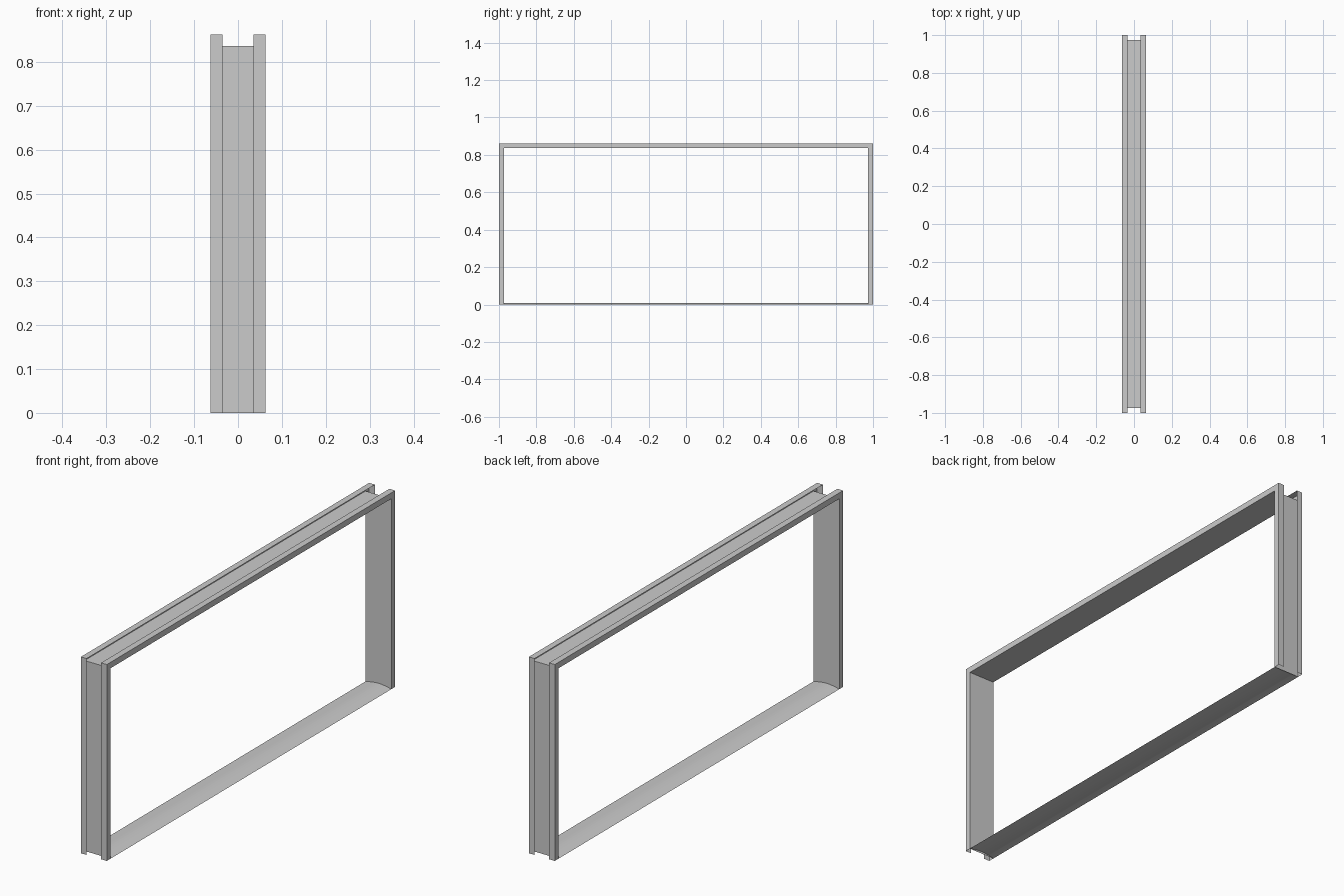
import bpy, math

if "Cube" in bpy.data.objects:
    bpy.data.objects.remove(bpy.data.objects["Cube"])

HALF, TOP, DEPTH = 1.0, 0.862, 0.063   # outer half width, height, half depth
FACE, LIP = 0.026, 0.035               # face width, lip edge position in x


def sheet(name, rows):
    """Skin consecutive rows of points with quads."""
    n = len(rows[0])
    verts = [p for row in rows for p in row]
    faces = [(r * n + i, r * n + i + 1, (r + 1) * n + i + 1, (r + 1) * n + i)
             for r in range(len(rows) - 1) for i in range(n - 1)]
    mesh = bpy.data.meshes.new(name)
    mesh.from_pydata(verts, [], faces)
    obj = bpy.data.objects.new(name, mesh)
    bpy.context.collection.objects.link(obj)
    return obj


# folded C-shaped sheet profile: (x, inset from the outer edge)
profile = [(-LIP, 0), (-DEPTH, 0), (-DEPTH, FACE),
           (DEPTH, FACE), (DEPTH, 0), (LIP, 0)]


def foot(s):
    return [(x, s * (HALF - d), 0) for x, d in profile]


def corner(s):
    return [(x, s * (HALF - d), TOP - d) for x, d in profile]


# two jambs and the header, mitred at the corners
sheet("left_jamb", [foot(-1), corner(-1)])
sheet("header", [corner(-1), corner(1)])
sheet("right_jamb", [corner(1), foot(1)])

# shallow arched threshold between the jambs
steps = 10
arc = [(-DEPTH + 2 * DEPTH * i / steps, 0.009 * math.sin(math.pi * i / steps))
       for i in range(steps + 1)]
sheet("threshold", [[(x, y, z) for x, z in arc]
                    for y in (HALF - FACE, FACE - HALF)])
